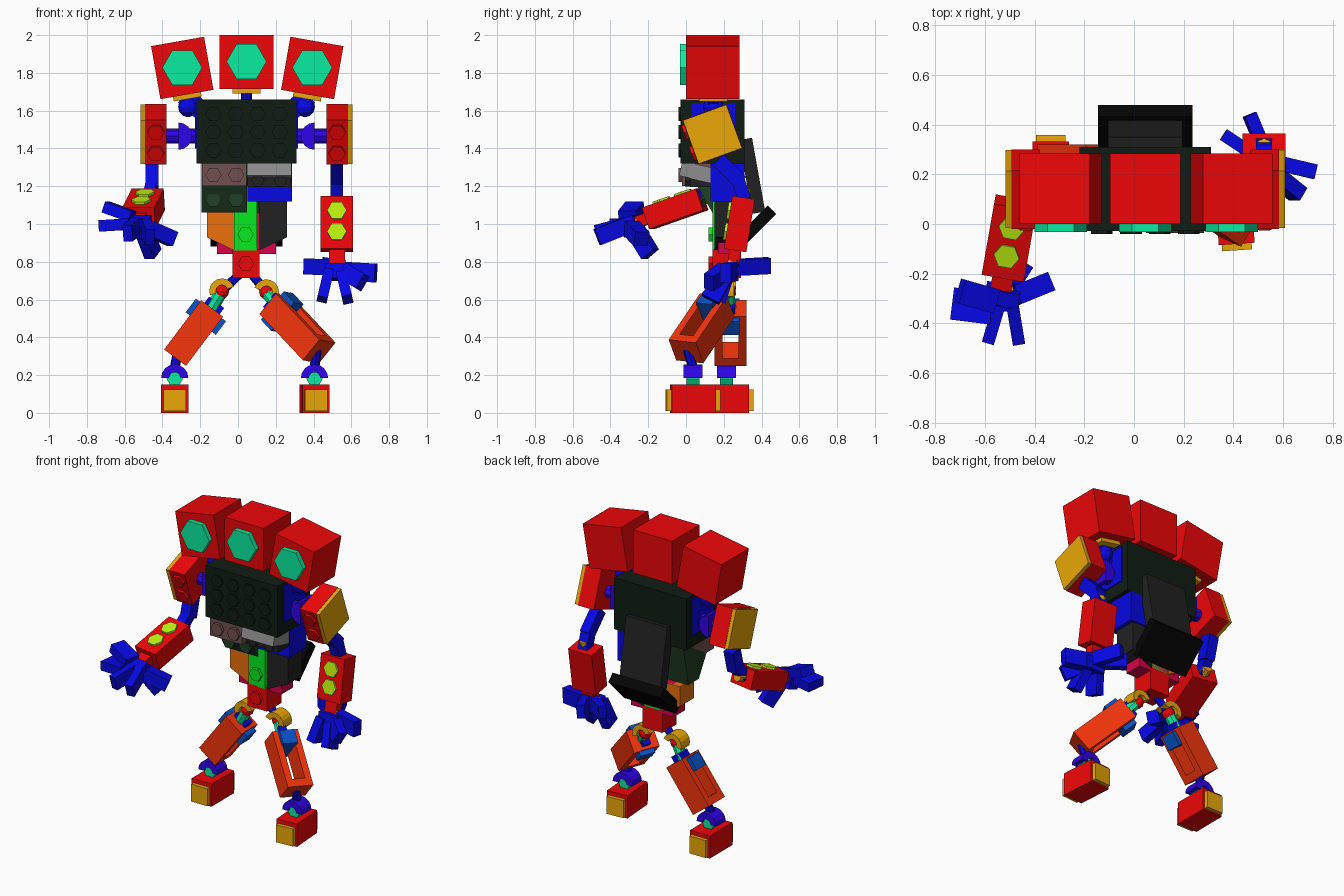
import bpy, bmesh
from math import cos, sin, pi, radians
from mathutils import Vector as V, Matrix

if "Cube" in bpy.data.objects:
    bpy.data.objects.remove(bpy.data.objects["Cube"])


def rgb(*c):
    """Display colour 0-255 to a linear material colour."""
    return tuple(min(1, v / 240) ** 2.2 for v in c)


RED, ORANGE, BLUE, TEAL = rgb(224, 14, 16), rgb(220, 156, 15), rgb(15, 15, 215), rgb(16, 222, 148)
BLACK, COAL, BROWN, GREY = rgb(22, 31, 24), rgb(36, 36, 36), rgb(106, 76, 76), rgb(132, 132, 132)
MOSS, AMBER, GREEN, CRIMSON = rgb(36, 62, 40), rgb(220, 105, 18), rgb(15, 220, 35), rgb(200, 10, 70)
FLAME, LIME, AZURE, VIOLET = rgb(230, 52, 18), rgb(178, 228, 20), rgb(15, 80, 190), rgb(48, 10, 218)
JET = rgb(12, 12, 12)
CX = 0.045  # body centre line
mats = {}


def finish(name, bm, col, mat):
    bmesh.ops.recalc_face_normals(bm, faces=bm.faces)
    me = bpy.data.meshes.new(name)
    bm.to_mesh(me)
    bm.free()
    if col not in mats:
        mats[col] = bpy.data.materials.new("colour_%d" % len(mats))
        mats[col].diffuse_color = (*col, 1)
    me.materials.append(mats[col])
    ob = bpy.data.objects.new(name, me)
    ob.matrix_world = mat
    bpy.context.collection.objects.link(ob)
    return ob


def box(name, c, size, col, rot=None):
    bm = bmesh.new()
    bmesh.ops.create_cube(bm, size=1)
    bmesh.ops.scale(bm, vec=size, verts=bm.verts)
    return finish(name, bm, col, Matrix.Translation(c) @ (rot or Matrix()))


def block(name, x, y, z, col):
    lo, hi = V((x[0], y[0], z[0])), V((x[1], y[1], z[1]))
    return box(name, (lo + hi) / 2, hi - lo, col)


def frame(axis, ref):
    z = V(axis).normalized()
    x = (V(ref) - V(ref).dot(z) * z).normalized()
    return Matrix((x, z.cross(x), z)).transposed().to_4x4()


def bar(name, p, q, w, d, col, ref=(1, 0, 0)):
    p, q = V(p), V(q)
    return box(name, (p + q) / 2, (w, d, (q - p).length), col, frame(q - p, ref))


def rod(name, p, q, r, col, n=6, ref=(1, 0, 0)):
    p, q = V(p), V(q)
    bm = bmesh.new()
    bmesh.ops.create_cone(bm, cap_ends=True, segments=n, radius1=r, radius2=r, depth=(q - p).length)
    spin = Matrix.Rotation(pi / 2, 4, 'Z')  # hexagon corners along ref
    return finish(name, bm, col, Matrix.Translation((p + q) / 2) @ frame(q - p, ref) @ spin)


def stud(name, c, r, col, normal=(0, -1, 0), h=0.02):
    return rod(name, c, V(c) + V(normal).normalized() * h, r, col)


def prism(name, pts, depth, c, col, rot=None):
    """Extrude an xz outline along y, centred on c."""
    bm = bmesh.new()
    f = bm.faces.new([bm.verts.new((x, -depth / 2, z)) for x, z in pts])
    g = bmesh.ops.extrude_face_region(bm, geom=[f])
    bmesh.ops.translate(bm, vec=(0, depth, 0), verts=[v for v in g["geom"] if isinstance(v, bmesh.types.BMVert)])
    return finish(name, bm, col, Matrix.Translation(c) @ (rot or Matrix()))


def arch(name, c, ro, ri, depth, col, tilt=0):
    a = [pi * i / 8 for i in range(9)]
    pts = [(ro * cos(t), ro * sin(t)) for t in a] + [(ri * cos(t), ri * sin(t)) for t in reversed(a)]
    return prism(name, pts, depth, c, col, Matrix.Rotation(radians(tilt), 4, 'Y'))


def ball(name, c, r, col):
    bm = bmesh.new()
    bmesh.ops.create_uvsphere(bm, u_segments=10, v_segments=6, radius=r)
    return finish(name, bm, col, Matrix.Translation(c))


# Three box heads with hexagonal eyes
for x, z, tilt in ((-0.295, 1.826, -10), (CX, 1.858, 0), (0.393, 1.826, 10)):
    R = Matrix.Rotation(radians(tilt), 4, 'Y')
    box("head", (x, 0.142, z), (0.285, 0.285, 0.285), RED, R)
    stud("head_eye", (x, 0.005, z + 0.002), 0.106, TEAL, h=0.037)
    box("head_base", V((x, 0.145, z)) + R @ V((0, 0, -0.152)), (0.15, 0.15, 0.03), ORANGE, R)
rod("neck", (CX, 0.145, 1.62), (CX, 0.145, 1.73), 0.03, BLUE, 8)

# Chest with studs
block("chest", (-0.22, 0.31), (-0.028, 0.31), (1.32, 1.66), BLACK)
for i in range(4):
    for k in range(3):
        stud("chest_stud", (-0.13 + 0.117 * i, -0.025, 1.39 + 0.096 * k), 0.043, BLACK, h=0.015)

# Belly blocks
block("belly_left", (-0.19, 0.045), (-0.02, 0.2), (1.2, 1.32), BROWN)
box("belly_right", (0.165, 0.06, 1.275), (0.235, 0.18, 0.08), GREY, Matrix.Rotation(radians(-13), 4, 'X'))
block("belly_core", (0.05, 0.28), (0.02, 0.25), (1.195, 1.26), COAL)
for x in (0.105, 0.225):
    rod("belly_vent", (x, 0.02, 1.23), (x, -0.005, 1.23), 0.035, COAL)
    stud("belly_stud", (x - 0.235, -0.02, 1.26), 0.043, BROWN)
    stud("waist_stud", (x - 0.235, 0.105, 1.13), 0.043, MOSS)
block("waist_right", (0.05, 0.285), (0.13, 0.31), (1.12, 1.32), BLUE)
prism("waist_left", [(0.06, 1.2), (0.26, 1.32), (0.3, 1.32), (0.25, 1.06), (0.14, 1.06)], 0.24,
      (-0.072, 0, 0), MOSS, Matrix.Rotation(pi / 2, 4, 'Z'))
prism("side_left", [(-0.165, 1.06), (-0.165, 0.93), (-0.02, 0.86), (-0.02, 1.06)], 0.15, (0, 0.225, 0), AMBER)
prism("side_right", [(0.26, 1.12), (0.26, 0.93), (0.11, 0.86), (0.11, 1.12)], 0.15, (0, 0.225, 0), COAL)
block("belly_plate", (-0.02, 0.1), (0.14, 0.29), (0.86, 1.2), GREEN)
stud("belly_plate_stud", (0.04, 0.14, 0.945), 0.043, GREEN)
block("waist_base", (-0.11, 0.2), (0.17, 0.29), (0.84, 1.06), CRIMSON)
block("hip_block", (-0.03, 0.115), (0.14, 0.29), (0.715, 0.865), RED)
stud("hip_stud", (0.042, 0.14, 0.79), 0.043, RED)

# Back pack panel and flap
bar("back_panel", (CX, 0.315, 1.45), (CX, 0.385, 1.06), 0.3, 0.07, COAL)
bar("back_flap", (CX, 0.455, 1.075), (CX, 0.285, 0.905), 0.38, 0.065, JET)

# Shoulders, mirrored about the centre line
for s in (-1, 1):
    X = lambda d: CX + s * d
    R = Matrix.Rotation(radians(20), 4, 'X')
    c = V((X(0.48), 0.14, 1.475))
    box("shoulder_block", c, (0.115, 0.25, 0.25), RED, R)
    box("shoulder_plate", c + V((s * 0.069, 0, 0)), (0.026, 0.245, 0.245), ORANGE, R)
    for k in (-0.06, 0.06):
        stud("shoulder_stud", c + R @ V((0, -0.12, k)), 0.045, RED, R @ V((0, -1, 0)))
    ball("shoulder_ball", (X(0.31), 0.145, 1.62), 0.055, BLUE)
    bar("head_arm", (X(0.24), 0.145, 1.6), (X(0.33), 0.145, 1.68), 0.05, 0.1, BLUE, (0, 1, 0))
    arch("shoulder_socket", (X(0.36), 0.145, 1.465), 0.072, 0.002, 0.14, VIOLET, s * -90)
    rod("shoulder_pin", (X(0.22), 0.145, 1.465), (X(0.43), 0.145, 1.465), 0.04, VIOLET, 8, (0, 1, 0))
    block("shoulder_mount", sorted((X(0.255), X(0.272))), (0.03, 0.26), (1.4, 1.64), BLUE)


def forearm(side, p, q, up, hand, fingers):
    p, q = V(p), V(q)
    ax = (q - p).normalized()
    f = frame(ax, up).to_3x3()
    u = f.col[0]
    bar(side + "_forearm", p, q, 0.12, 0.172, RED, up)
    for t in (0.28, 0.68):
        a = p.lerp(q, t) + u * 0.055
        rod(side + "_forearm_stud", a, a + u * 0.018, 0.052, LIME, ref=f.col[1])
    rod(side + "_elbow_cap", p - ax * 0.05, p, 0.032, ORANGE, 8)
    bar(side + "_wrist", q, q + ax * 0.08, 0.06, 0.085, RED, up)
    bar(side + "_wrist_clip", q + ax * 0.07, hand, 0.05, 0.1, ORANGE, up)
    bar(side + "_palm", V(hand) - ax * 0.035, V(hand) + ax * 0.045, 0.1, 0.14, BLUE, up)
    for a, b, w, d in fingers:
        bar(side + "_finger", a, b, w, d, BLUE, up)


# Left arm reaching forward, right arm hanging
bar("left_upper_arm", (-0.455, 0.17, 1.34), (-0.455, 0.13, 1.19), 0.07, 0.08, BLUE)
bar("left_elbow", (-0.455, 0.14, 1.22), (-0.475, 0.07, 1.13), 0.06, 0.07, BLUE)
forearm("left", (-0.475, 0.085, 1.13), (-0.525, -0.2, 1.03), (0, 0, 1), (-0.53, -0.29, 0.99), [
    ((-0.56, -0.31, 1.04), (-0.7, -0.27, 1.09), 0.06, 0.1), ((-0.57, -0.34, 1.0), (-0.73, -0.32, 0.99), 0.06, 0.13),
    ((-0.54, -0.32, 0.99), (-0.585, -0.47, 0.95), 0.09, 0.05), ((-0.49, -0.32, 0.99), (-0.465, -0.47, 0.93), 0.09, 0.05),
    ((-0.5, -0.27, 0.97), (-0.45, -0.19, 0.84), 0.09, 0.06), ((-0.48, -0.29, 0.98), (-0.345, -0.235, 0.92), 0.08, 0.08)])
bar("right_upper_arm", (0.523, 0.17, 1.34), (0.523, 0.29, 1.22), 0.065, 0.08, BLUE)
bar("right_elbow", (0.523, 0.27, 1.25), (0.523, 0.31, 1.13), 0.065, 0.07, BLUE)
forearm("right", (0.523, 0.305, 1.14), (0.523, 0.26, 0.86), (0, -1, 0), (0.53, 0.23, 0.75), [
    ((0.51, 0.26, 0.77), (0.36, 0.36, 0.775), 0.05, 0.085), ((0.54, 0.26, 0.77), (0.465, 0.44, 0.78), 0.05, 0.085),
    ((0.48, 0.21, 0.75), (0.445, 0.16, 0.6), 0.1, 0.055), ((0.55, 0.2, 0.73), (0.58, 0.13, 0.6), 0.1, 0.055),
    ((0.56, 0.25, 0.75), (0.73, 0.21, 0.74), 0.06, 0.1), ((0.56, 0.2, 0.75), (0.66, 0.12, 0.69), 0.06, 0.09)])

# Legs: hip ring, open-framed thigh, ankle and foot
for side, s, hip, top, end, foot, yaw, face in (
        ("left", -1, (-0.085, 0.22, 0.645), (-0.137, 0.235, 0.553), (-0.333, 0.235, 0.292), (-0.335, 0.215), 0, 0),
        ("right", 1, (0.15, 0.21, 0.64), (0.2, 0.165, 0.57), (0.43, 0.0, 0.325), (0.405, 0.037), 4, -0.6)):
    hip, top, end = V(hip), V(top), V(end)
    ax = (end - top).normalized()
    F = frame(ax, (s, face, 0)).to_3x3()
    out, dep = F.col[0], F.col[1]
    rod(side + "_hip_rod", (CX, 0.215, 0.77), hip, 0.024, BLUE, 8)
    arch(side + "_hip_ring", hip, 0.067, 0.032, 0.09, ORANGE, s * 20)
    ball(side + "_hip_ball", hip, 0.04, RED)
    rod(side + "_hip_link", hip, top + ax * 0.03, 0.034, TEAL, 8)
    bar(side + "_hip_clip", top - ax * 0.04, top, 0.1, 0.05, BLUE, out)
    for k in (-1, 1):
        bar(side + "_thigh_wall", top + dep * k * 0.063, end + dep * k * 0.063, 0.145, 0.042, FLAME, out)
    bar(side + "_thigh_end", end - ax * 0.05, end, 0.145, 0.1, FLAME, out)
    bar(side + "_thigh_core", top, top + ax * 0.07, 0.14, 0.1, FLAME, out)
    bar(side + "_thigh_pad", top + ax * 0.01, top + ax * 0.1, 0.2, 0.098, AZURE, out)
    ank = V((*foot, 0.18))
    rod(side + "_shin", end - ax * 0.02, ank + V((0, 0, 0.06)), 0.026, BLUE, 8)
    arch(side + "_ankle_arch", ank + V((0, 0, 0.005)), 0.072, 0.03, 0.1, VIOLET)
    rod(side + "_ankle_disc", ank - V((0, 0.035, 0)), ank + V((0, 0.035, 0)), 0.043, TEAL, 6)
    R = Matrix.Rotation(radians(yaw), 4, 'Z')
    box(side + "_foot", (*foot, 0.075), (0.145, 0.235, 0.15), RED, R)
    for k in (-1, 1):
        box(side + "_foot_plate", V((*foot, 0.067)) + R @ V((0, k * 0.13, 0)), (0.12, 0.026, 0.115), ORANGE, R)

for m in bpy.data.materials:
    if m.users and not m.is_grease_pencil:
        m.use_nodes = True
        m.node_tree.nodes["Principled BSDF"].inputs["Base Color"].default_value = m.diffuse_color
